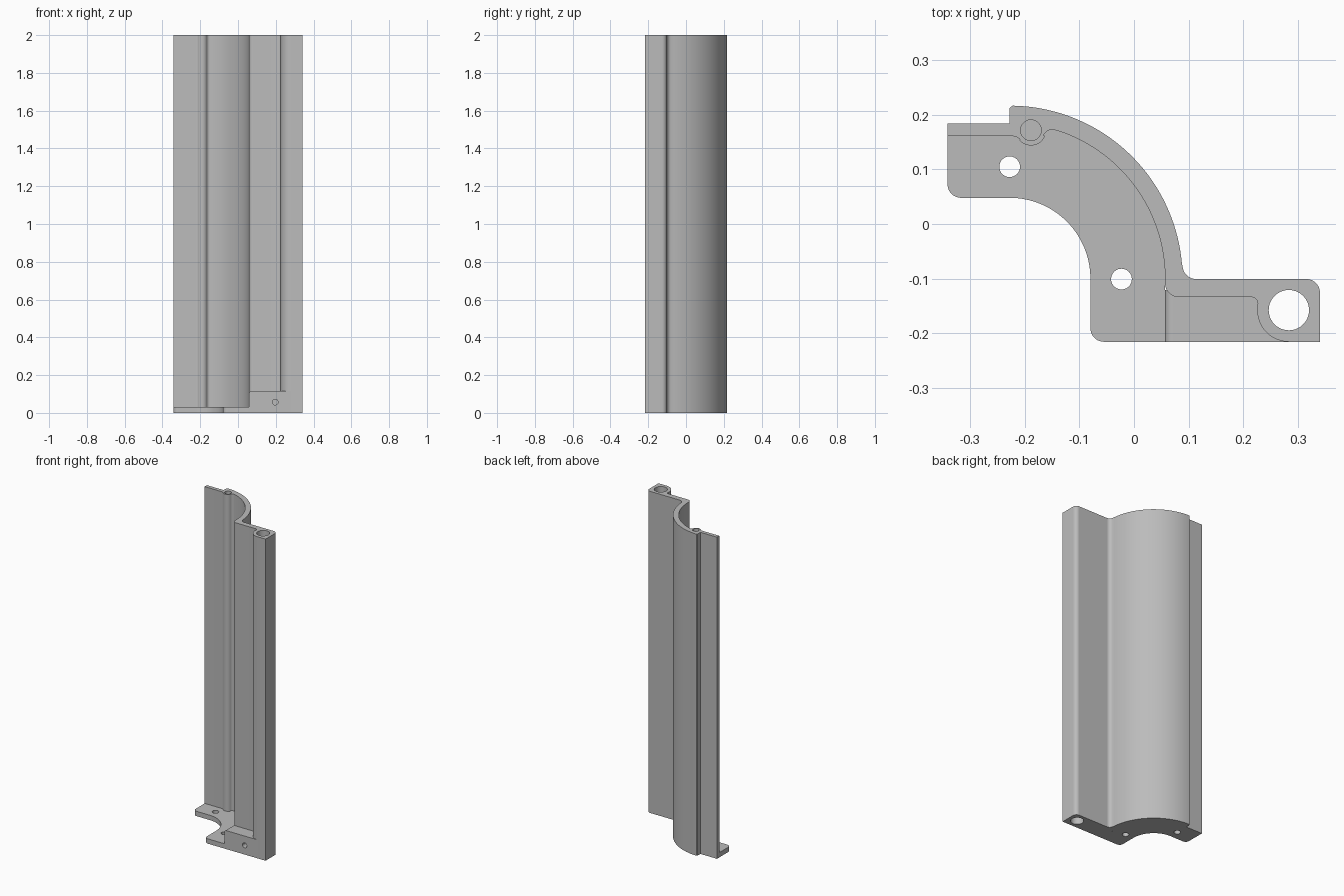
import bpy, bmesh
from math import cos, sin, radians
from mathutils import Matrix, Vector

cube = bpy.data.objects.get("Cube")
if cube:
    bpy.data.objects.remove(cube, do_unlink=True)

grey = bpy.data.materials.new("plain_grey")
grey.use_nodes = True
colour = (0.5, 0.5, 0.5, 1)
grey.diffuse_color = colour
grey.node_tree.nodes["Principled BSDF"].inputs["Base Color"].default_value = colour

LEFT, RIGHT, FRONT = -0.342, 0.341, -0.216
CX, CY = -0.228, -0.1          # centre of the big quarter-round
BOSS = (-0.189, 0.172)
POST = (0.284, -0.158)
R_OUT, R_IN, R_FOOT, ROUND = 0.317, 0.285, 0.148, 0.025
HEIGHT, PLATE = 2.0, 0.03


def arc(cx, cy, r, a0, a1, n=10):
    """Points along an arc, angles in degrees."""
    angles = [radians(a0 + (a1 - a0) * i / n) for i in range(n + 1)]
    return [(cx + r * cos(a), cy + r * sin(a)) for a in angles]


def prism(name, outline, depth, matrix=Matrix()):
    """Extrude a closed outline along its local z."""
    bm = bmesh.new()
    face = bm.faces.new([bm.verts.new((x, y, 0)) for x, y in outline])
    grown = bmesh.ops.extrude_face_region(bm, geom=[face])
    verts = [g for g in grown["geom"] if isinstance(g, bmesh.types.BMVert)]
    bmesh.ops.translate(bm, verts=verts, vec=(0, 0, depth))
    bm.transform(matrix)
    bmesh.ops.recalc_face_normals(bm, faces=bm.faces)
    mesh = bpy.data.meshes.new(name)
    bm.to_mesh(mesh)
    bm.free()
    mesh.materials.append(grey)
    obj = bpy.data.objects.new(name, mesh)
    bpy.context.collection.objects.link(obj)
    return obj


def drill(objects, r, start, depth, axis=(0, 0, 1)):
    """Cut a round hole into each object."""
    turn = Vector((0, 0, 1)).rotation_difference(Vector(axis)).to_matrix().to_4x4()
    cutter = prism("hole_cutter", arc(0, 0, r, 0, 360, 40)[:-1], depth,
                   Matrix.Translation(start) @ turn)
    cutter.hide_render = True
    for obj in objects:
        mod = obj.modifiers.new("hole", "BOOLEAN")
        mod.operation, mod.solver, mod.object = "DIFFERENCE", "EXACT", cutter
        bpy.context.view_layer.objects.active = obj
        bpy.ops.object.modifier_apply(modifier=mod.name)
    bpy.data.objects.remove(cutter, do_unlink=True)


# Inner face of the wall: flange, screw boss, then the quarter-round
inner = [(LEFT, 0.161)]
inner += arc(-0.222, 0.144, 0.017, 90, 41, 6)
inner += arc(*BOSS, 0.028, 221, 338, 14)
inner += arc(-0.150, 0.156, 0.017, 158, 73, 8)
inner += arc(CX, CY, R_IN, 71, 0, 48)

# Inner face continued past the web and round the post
web = arc(0.082, -0.109, ROUND, 180, 270)
web += arc(0.215, -0.146, 0.012, 90, 0, 6)
web += arc(*POST, 0.058, 180, 270, 14)

# Outer face: post corner, web, quarter-round, stepped flange
outer = [(RIGHT, FRONT)]
outer += arc(RIGHT - ROUND, -0.126, ROUND, 0, 90)
outer += arc(0.114, -0.076, ROUND, 270, 185)
outer += arc(CX, CY, R_OUT, 5, 89, 56)
outer += [(CX, 0.213), (CX, 0.184), (LEFT, 0.184)]
wall = prism("wall", inner + web + outer, HEIGHT)

# Foot plate with a curved cut-out and rounded toes
edge = R_IN + CX
toe = R_FOOT + CX
foot = inner + [(edge, FRONT)]
foot += arc(toe + ROUND, FRONT + ROUND, ROUND, 270, 180)
foot += arc(CX, CY, R_FOOT, 0, 90, 32)
foot += arc(LEFT + ROUND, CY + R_FOOT + ROUND, ROUND, 270, 180)
foot_plate = prism("foot_plate", foot, PLATE)

# Block filling the bottom of the web recess, rounded on its top left edge
profile = [(edge, 0), (POST[0], 0), (POST[0], 0.115)]
profile += arc(edge + 0.015, 0.1, 0.015, 90, 180, 8)
bottom_block = prism("bottom_block", profile, 0.095,
                     Matrix.Translation((0, FRONT + 0.095, 0)) @ Matrix.Rotation(radians(90), 4, "X"))

# Holes
drill([wall, bottom_block], 0.037, (*POST, -0.1), HEIGHT + 0.2)
drill([wall], 0.019, (*BOSS, HEIGHT - 0.15), 0.3)
for x, y in ((CX, 0.105), (-0.023, -0.101)):
    drill([foot_plate], 0.019, (x, y, -0.1), 0.3)
drill([bottom_block], 0.015, (0.197, FRONT - 0.05, 0.057), 0.12, (0, 1, 0))

# Smooth the curved faces, keep corners sharp
bpy.ops.object.select_all(action="DESELECT")
for obj in (wall, foot_plate, bottom_block):
    obj.select_set(True)
bpy.context.view_layer.objects.active = wall
bpy.ops.object.shade_smooth_by_angle(angle=radians(30))
